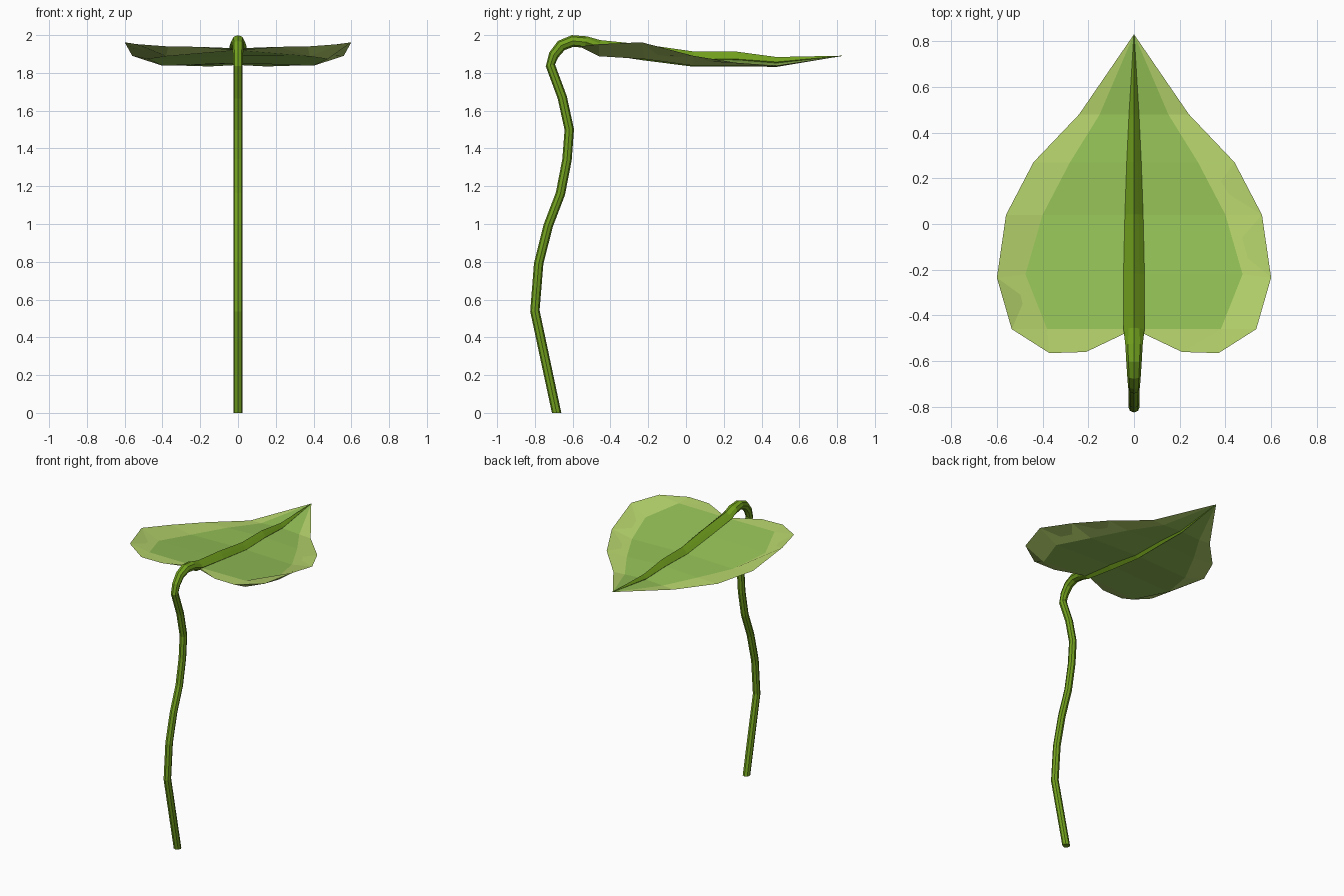
import bpy, math
from mathutils import Vector

if "Cube" in bpy.data.objects:
    bpy.data.objects.remove(bpy.data.objects["Cube"])


def material(name, rgb):
    m = bpy.data.materials.new(name)
    m.diffuse_color = (*rgb, 1)
    m.use_nodes = True
    m.node_tree.nodes["Principled BSDF"].inputs["Base Color"].default_value = m.diffuse_color
    return m


def make_object(name, verts, faces, mats, slots=None):
    mesh = bpy.data.meshes.new(name)
    mesh.from_pydata(verts, [], faces)
    for m in mats:
        mesh.materials.append(m)
    if slots:
        for p, s in zip(mesh.polygons, slots):
            p.material_index = s
    mesh.update()
    obj = bpy.data.objects.new(name, mesh)
    bpy.context.collection.objects.link(obj)
    return obj


stem_mat = material("stem_green", (0.17, 0.36, 0.013))
rim_mat = material("leaf_rim_green", (0.47, 0.66, 0.15))
leaf_mat = material("leaf_green", (0.30, 0.54, 0.095))

# Stem and midrib: one eight-sided tube; each point is y, z, side radius, normal radius
path = [(-.685, 0, .025, .025), (-.80, .54, .025, .025), (-.78, .79, .025, .025),
        (-.73, .99, .025, .025), (-.665, 1.16, .025, .025), (-.63, 1.34, .025, .025),
        (-.618, 1.50, .025, .025), (-.655, 1.67, .025, .025), (-.718, 1.84, .025, .025),
        (-.70, 1.895, .027, .027), (-.66, 1.945, .03, .03), (-.60, 1.969, .034, .031),
        (-.53, 1.963, .038, .031), (-.46, 1.938, .046, .036), (-.22, 1.908, .046, .042),
        (.04, 1.873, .04, .04), (.27, 1.873, .032, .039), (.48, 1.858, .022, .026),
        (.825, 1.89, .001, .001)]
SIDES = 8
RIB_START = 13      # from here the section flattens into a diamond
verts, faces = [], []
for i, (y, z, rx, rn) in enumerate(path):
    a, b = path[max(i - 1, 0)], path[min(i + 1, len(path) - 1)]
    t = Vector((0, b[0] - a[0], b[1] - a[1])).normalized()
    if i == 0:
        t = Vector((0, 0, 1))
    n = Vector((0, -t.z, t.y))
    for k in range(SIDES):
        ang = 2 * math.pi * k / SIDES
        f = .72 if k % 2 and i >= RIB_START else 1
        verts.append(Vector((f * rx * math.cos(ang), y, z)) + n * f * rn * math.sin(ang))
for i in range(len(path) - 1):
    for k in range(SIDES):
        j = (k + 1) % SIDES
        faces.append((i * SIDES + k, i * SIDES + j, (i + 1) * SIDES + j, (i + 1) * SIDES + k))
faces.append(tuple(reversed(range(SIDES))))
faces.append(tuple(range((len(path) - 1) * SIDES, len(path) * SIDES)))
make_object("stem", verts, faces, [stem_mat])

# Leaf rows: y, inner ring x, rim x, rim y, rim z
rows = [(-.46, .38, .535, -.46, 1.952), (-.22, .475, .60, -.235, 1.962),
        (.04, .40, .56, .04, 1.89), (.27, .28, .44, .27, 1.853), (.48, .15, .24, .48, 1.838)]
# Heights of the centre line and inner ring for the two skins
top_z = [(1.93, 1.932), (1.905, 1.897), (1.872, 1.862), (1.870, 1.855), (1.853, 1.843)]
under_z = [(1.92, 1.888), (1.89, 1.873), (1.852, 1.838), (1.852, 1.838), (1.842, 1.834)]


def leaf_skin(name, heights, flip):
    half = []
    for (y, xi, xr, yr, zr), (zc, zi) in zip(rows, heights):
        half += [(0, y, zc), (xi, y, zi), (xr, yr, zr)]
    half += [(.37, -.565, 1.94), (.21, -.56, 1.938), (0, .83, 1.89)]
    half_faces, slots = [], []
    for q in range(0, 12, 3):
        half_faces += [(q, q + 1, q + 4, q + 3), (q + 1, q + 2, q + 5, q + 4)]
        slots += [1, 0]
    half_faces += [(12, 13, 17), (13, 14, 17), (0, 16, 1), (16, 15, 1), (1, 15, 2)]
    slots += [1, 0, 0, 0, 0]
    # Mirror the half, sharing the centre line
    verts, other = list(half), []
    for i, (x, y, z) in enumerate(half):
        if x == 0:
            other.append(i)
        else:
            other.append(len(verts))
            verts.append((-x, y, z))
    faces = half_faces + [tuple(other[v] for v in reversed(f)) for f in half_faces]
    if flip:
        faces = [tuple(reversed(f)) for f in faces]
    make_object(name, verts, faces, [rim_mat, leaf_mat], slots * 2)


leaf_skin("leaf_top", top_z, False)
leaf_skin("leaf_underside", under_z, True)
